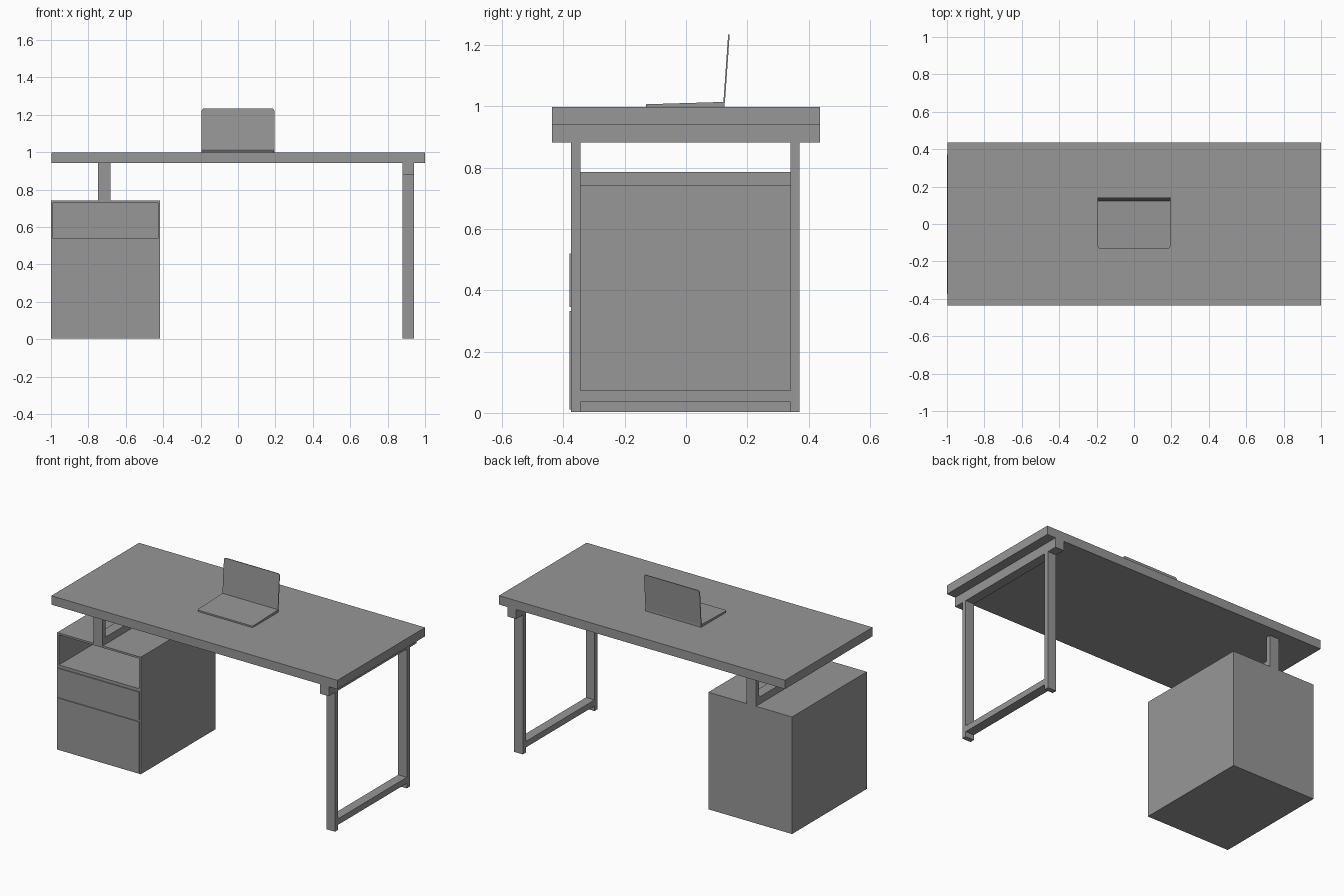
import bpy, bmesh, math
from mathutils import Matrix, Vector

if "Cube" in bpy.data.objects:
    bpy.data.objects.remove(bpy.data.objects["Cube"])

grey = bpy.data.materials.new("plain grey")
grey.use_nodes = True
colour = (0.31, 0.31, 0.31, 1)
grey.diffuse_color = colour
grey.node_tree.nodes["Principled BSDF"].inputs["Base Color"].default_value = colour


def finish(name, bm):
    bmesh.ops.recalc_face_normals(bm, faces=bm.faces)
    mesh = bpy.data.meshes.new(name)
    bm.to_mesh(mesh)
    bm.free()
    mesh.materials.append(grey)
    obj = bpy.data.objects.new(name, mesh)
    bpy.context.collection.objects.link(obj)
    return obj


def box_mesh(x, y, z):
    """Cuboid between the given (low, high) limits on each axis."""
    bm = bmesh.new()
    size = Vector((x[1] - x[0], y[1] - y[0], z[1] - z[0]))
    centre = Vector((x[0] + x[1], y[0] + y[1], z[0] + z[1])) / 2
    bmesh.ops.create_cube(bm, size=1, matrix=Matrix.Translation(centre) @ Matrix.Diagonal(size).to_4x4())
    return bm


def box(name, x, y, z):
    return finish(name, box_mesh(x, y, z))


def rounded_plate(width, depth, thickness, radius):
    """Flat plate from y = 0 to y = -depth, with two rounded far corners."""
    bm = bmesh.new()
    outline = [(-width / 2, 0), (width / 2, 0)]
    for side in (1, -1):
        for i in range(5):
            a = math.radians(22.5 * (i if side == 1 else 4 - i))
            outline.append((side * (width / 2 - radius + radius * math.cos(a)),
                            -(depth - radius + radius * math.sin(a))))
    face = bm.faces.new([bm.verts.new((px, py, 0)) for px, py in outline])
    top = bmesh.ops.extrude_face_region(bm, geom=[face])
    for v in (g for g in top["geom"] if isinstance(g, bmesh.types.BMVert)):
        v.co.z += thickness
    return bm


# Table top
box("table_top", (-0.997, 1), (-0.437, 0.437), (0.942, 0.998))

# Leg frame at the left end
leg_x = (0.88, 0.94)
front_y, back_y = (-0.375, -0.345), (0.341, 0.371)
box("leg_frame_top_rail", leg_x, (-0.437, 0.437), (0.882, 0.942))
box("leg_frame_bottom_rail", leg_x, (-0.345, 0.341), (0.035, 0.073))
for label, y in (("front", front_y), ("back", back_y)):
    box(label + "_leg", leg_x, y, (0.003, 0.882))

# Posts and rail carrying the top above the drawer cabinet
post_x = (-0.748, -0.682)
for label, y in (("front", front_y), ("back", back_y)):
    box(label + "_post", post_x, y, (0.742, 0.942))
box("post_rail", post_x, (-0.345, 0.341), (0.742, 0.787))

# Drawer cabinet with an open compartment at the top
bm = box_mesh((-1, -0.416), (-0.375, 0.371), (0.003, 0.742))
front = min(bm.faces, key=lambda f: f.calc_center_median().y)
bmesh.ops.inset_region(bm, faces=[front], thickness=0.017)
for v in front.verts:
    if v.co.z < 0.4:
        v.co.z = 0.54
hole = bmesh.ops.extrude_discrete_faces(bm, faces=[front])["faces"]
for v in hole[0].verts:
    v.co.y = 0.354
finish("drawer_cabinet", bm)

# Drawer fronts
for label, z in (("lower", (0.011, 0.333)), ("upper", (0.346, 0.521))):
    box(label + "_drawer_front", (-0.992, -0.424), (-0.381, -0.375), z)

# Laptop base, thicker towards the hinge
bm = rounded_plate(0.388, 0.257, 0.017, 0.012)
for v in bm.verts:
    if v.co.z > 0:
        v.co.z += 0.03 * v.co.y
base = finish("laptop_base", bm)
base.location = (0, 0.126, 0.998)

# Laptop screen, leaning back slightly
screen = finish("laptop_screen", rounded_plate(0.388, 0.222, 0.005, 0.012))
screen.rotation_euler = (math.radians(-94), 0, 0)
screen.location = (0, 0.122, 1.013)
